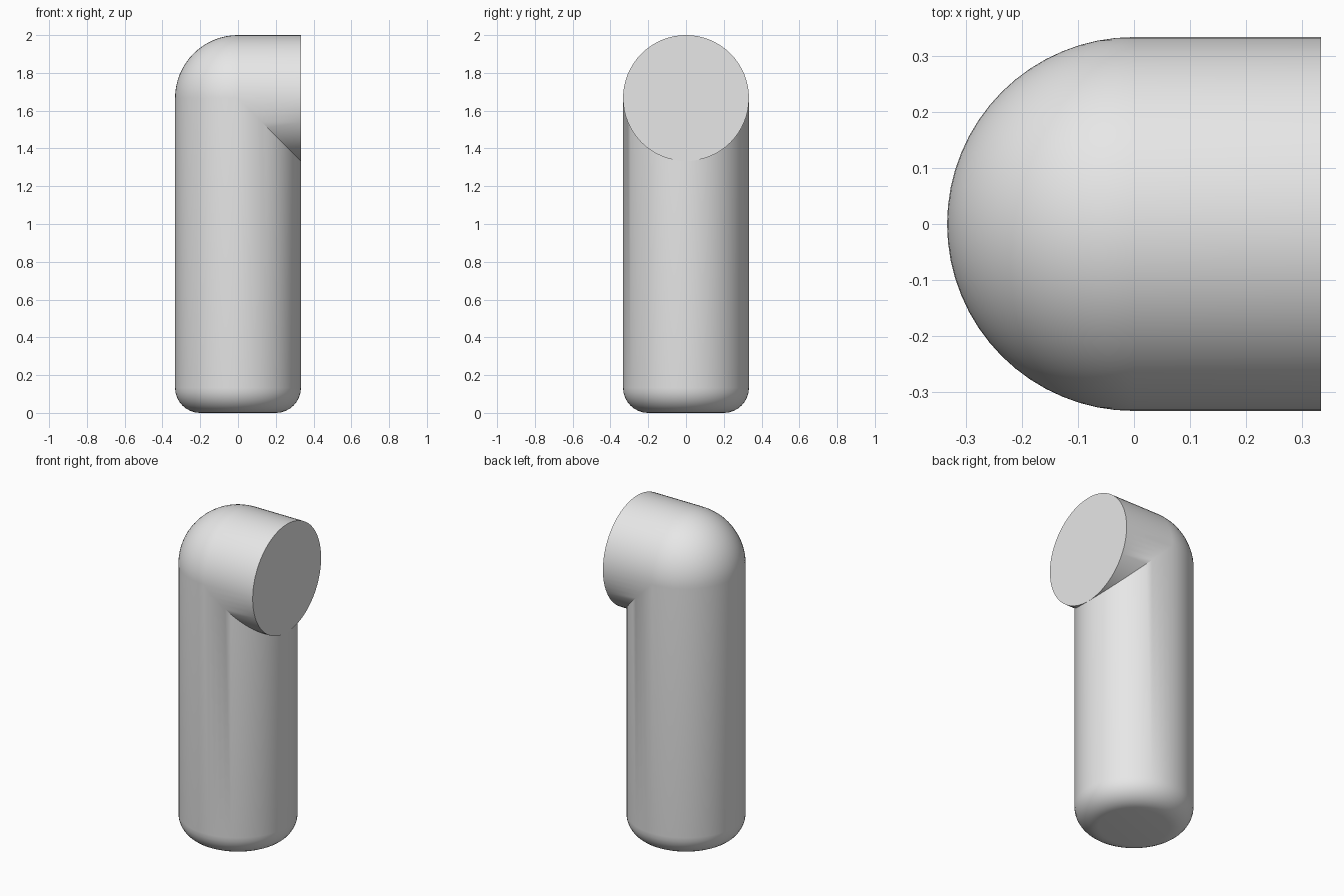
import bpy
import bmesh
from math import sin, cos, pi, radians

if "Cube" in bpy.data.objects:
    bpy.data.objects.remove(bpy.data.objects["Cube"], do_unlink=True)

RADIUS = 1 / 3
BEND_HEIGHT = 2 - RADIUS
FILLET = 0.133
SIDES = 64
BEND_STEPS = 16
FILLET_STEPS = 8

angles = [2 * pi * i / SIDES for i in range(SIDES)]
bm = bmesh.new()


def add_ring(place):
    """Add one cross-section; place maps (u, y) to a 3D position, u pointing to the outer side."""
    return [bm.verts.new(place(RADIUS * cos(a), RADIUS * sin(a))) for a in angles]


def base_ring(t):
    # Rounded foot, from the flat underside up to the straight wall
    scale = (RADIUS - FILLET + FILLET * sin(t)) / RADIUS
    height = FILLET * (1 - cos(t))
    return add_ring(lambda u, y: (-u * scale, y * scale, height))


def bend_ring(t):
    # Outer half turns through the round shoulder, inner half stays on the mitre
    return add_ring(lambda u, y: (-u * cos(t), y, BEND_HEIGHT + u * sin(t)) if u > 0
                    else (-u, y, BEND_HEIGHT + u))


rings = [base_ring(pi / 2 * i / FILLET_STEPS) for i in range(FILLET_STEPS + 1)]
rings += [bend_ring(pi / 2 * i / BEND_STEPS) for i in range(BEND_STEPS + 1)]
# Flat open end of the short arm
rings.append(add_ring(lambda u, y: (RADIUS, y, BEND_HEIGHT + u)))

# Skin the rings and close both ends
for low, high in zip(rings, rings[1:]):
    for i in range(SIDES):
        j = (i + 1) % SIDES
        bm.faces.new((low[i], low[j], high[j], high[i]))
bm.faces.new(rings[0])
bm.faces.new(rings[-1])
bmesh.ops.remove_doubles(bm, verts=bm.verts[:], dist=0.0001)
bmesh.ops.recalc_face_normals(bm, faces=bm.faces[:])

mesh = bpy.data.meshes.new("elbow_pipe")
bm.to_mesh(mesh)
bm.free()
pipe = bpy.data.objects.new("elbow_pipe", mesh)
bpy.context.collection.objects.link(pipe)

# Plain grey material
grey = bpy.data.materials.new("light_grey")
grey.use_nodes = True
grey.diffuse_color = (0.8, 0.8, 0.8, 1)
grey.node_tree.nodes["Principled BSDF"].inputs["Base Color"].default_value = (0.8, 0.8, 0.8, 1)
mesh.materials.append(grey)

# Smooth walls with a crisp mitre crease and end rim
bpy.ops.object.select_all(action="DESELECT")
pipe.select_set(True)
bpy.context.view_layer.objects.active = pipe
bpy.ops.object.shade_smooth_by_angle(angle=radians(30))
